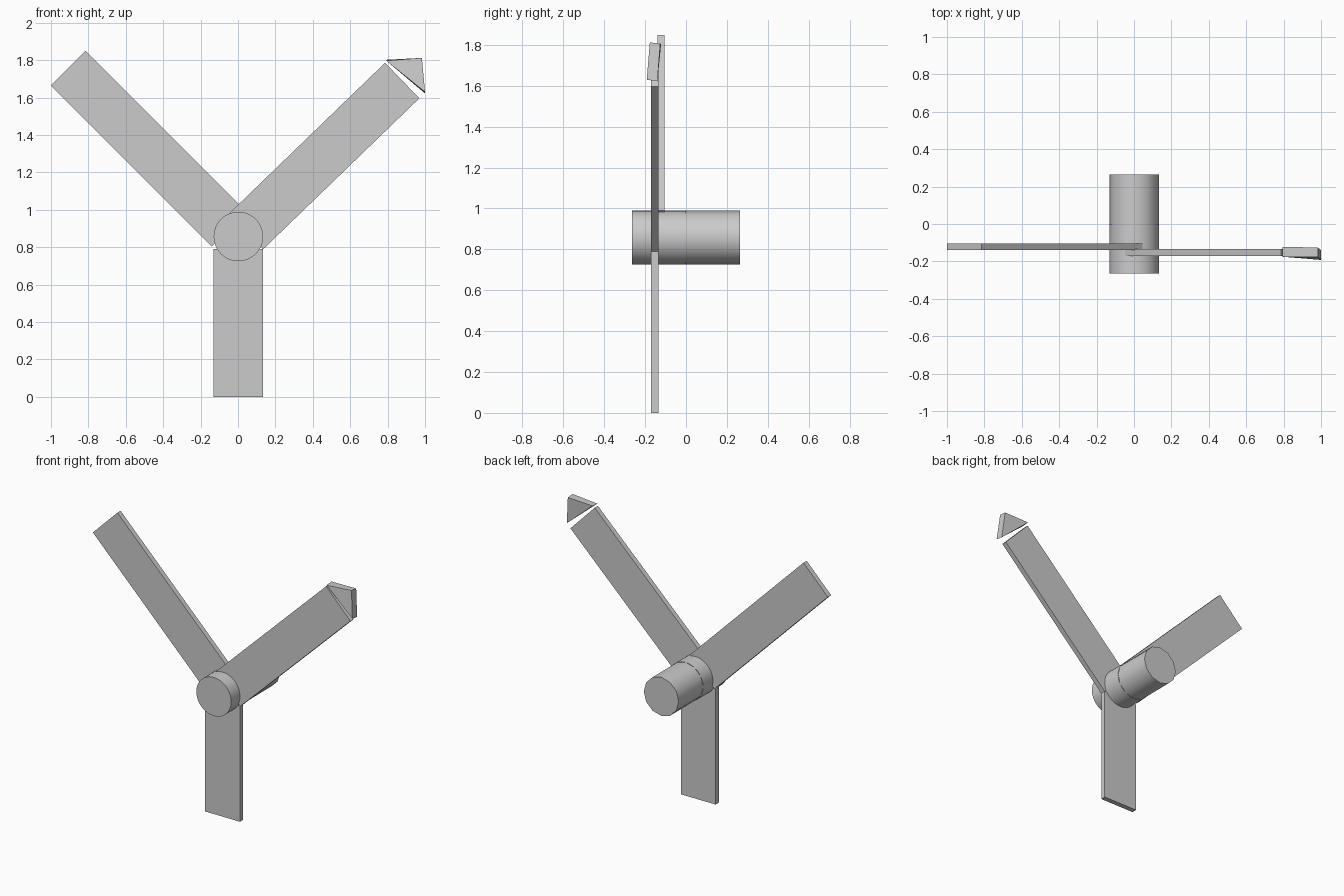
import bpy, bmesh, math
from mathutils import Matrix, Vector

cube = bpy.data.objects.get("Cube")
if cube:
    bpy.data.objects.remove(cube, do_unlink=True)

grey = bpy.data.materials.new("plain_grey")
grey.use_nodes = True
colour = (0.6, 0.6, 0.6, 1)
grey.diffuse_color = colour
grey.node_tree.nodes["Principled BSDF"].inputs["Base Color"].default_value = colour


def finish(name, bm):
    bmesh.ops.recalc_face_normals(bm, faces=bm.faces)
    mesh = bpy.data.meshes.new(name)
    bm.to_mesh(mesh)
    bm.free()
    mesh.materials.append(grey)
    obj = bpy.data.objects.new(name, mesh)
    bpy.context.collection.objects.link(obj)
    return obj


def prism(name, front, back):
    """Solid between two matching outlines."""
    bm = bmesh.new()
    f = [bm.verts.new(p) for p in front]
    b = [bm.verts.new(p) for p in back]
    bm.faces.new(f)
    bm.faces.new(b[::-1])
    for i in range(len(f)):
        j = (i + 1) % len(f)
        bm.faces.new((f[j], f[i], b[i], b[j]))
    return finish(name, bm)


def blade(name, inner, outer, width, y0, y1):
    """Flat board running from inner to outer in the x-z plane."""
    a, b = Vector(inner), Vector(outer)
    d = (b - a).normalized()
    side = Vector((-d.y, d.x)) * width / 2
    outline = (a + side, a - side, b - side, b + side)
    return prism(name, [(p.x, y0, p.y) for p in outline], [(p.x, y1, p.y) for p in outline])


def hub(name, sides, y0, y1, radius=0.132):
    bm = bmesh.new()
    place = Matrix.Translation((0.002, (y0 + y1) / 2, 0.857)) @ Matrix.Rotation(math.pi / 2, 4, "X")
    bmesh.ops.create_cone(bm, cap_ends=True, segments=sides, radius1=radius, radius2=radius,
                          depth=y1 - y0, matrix=place)
    obj = finish(name, bm)
    bpy.ops.object.select_all(action="DESELECT")
    obj.select_set(True)
    bpy.context.view_layer.objects.active = obj
    bpy.ops.object.shade_smooth_by_angle(angle=math.radians(35))


# Hub: round front half, coarser back half
hub("front_hub", 48, -0.265, 0.0)
hub("back_hub", 12, 0.0, 0.265)

# Three boards meeting at the hub
blade("right_blade", (-0.048, 0.897), (-0.908, 1.757), 0.262, -0.14, -0.105)
blade("left_blade", (0.043, 0.884), (0.878, 1.691), 0.264, -0.17, -0.135)
blade("lower_blade", (0.002, 0.79), (0.002, 0.0), 0.264, -0.17, -0.135)

# Loose, slightly tilted triangular tip beyond the left blade
prism("blade_tip",
      [(0.793, -0.175, 1.797), (0.983, -0.177, 1.812), (1.0, -0.192, 1.63)],
      [(0.793, -0.122, 1.802), (0.983, -0.126, 1.807), (1.0, -0.14, 1.622)])
